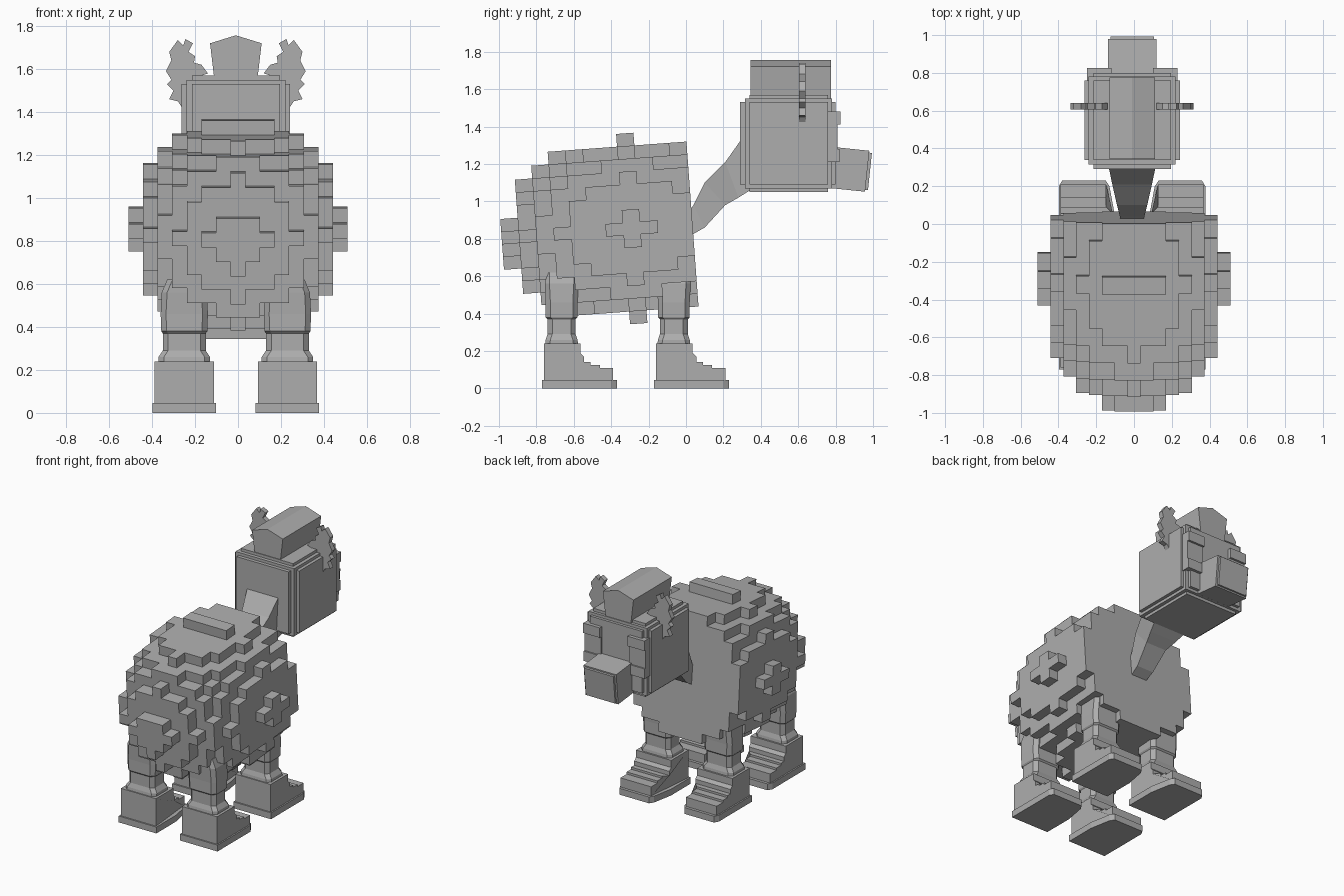
import bpy, bmesh, math
from mathutils import Vector, Matrix

cube = bpy.data.objects.get("Cube")
if cube:
    bpy.data.objects.remove(cube, do_unlink=True)

grey = bpy.data.materials.new("plain grey")
grey.use_nodes = True
colour = (0.42, 0.42, 0.42, 1)
grey.diffuse_color = colour
grey.node_tree.nodes["Principled BSDF"].inputs["Base Color"].default_value = colour
MID = -0.01  # shared centre line of head and legs


def finish(name, bm, fix_normals=True):
    bmesh.ops.remove_doubles(bm, verts=bm.verts, dist=1e-5)
    if fix_normals:
        bmesh.ops.recalc_face_normals(bm, faces=bm.faces)
    mesh = bpy.data.meshes.new(name)
    bm.to_mesh(mesh)
    bm.free()
    mesh.materials.append(grey)
    obj = bpy.data.objects.new(name, mesh)
    bpy.context.collection.objects.link(obj)
    return obj


def add_box(bm, x, y, z):
    centre = Vector([sum(r) / 2 for r in (x, y, z)])
    size = Vector([r[1] - r[0] for r in (x, y, z)])
    matrix = Matrix.Translation(centre) @ Matrix.Diagonal(size).to_4x4()
    bmesh.ops.create_cube(bm, size=1, matrix=matrix)


def loft(name, rings):
    """Skin a list of equal-length rings and cap both ends."""
    bm = bmesh.new()
    rows = [[bm.verts.new(p) for p in ring] for ring in rings]
    for a, b in zip(rows, rows[1:]):
        for i in range(len(a)):
            j = (i + 1) % len(a)
            bm.faces.new((a[i], a[j], b[j], b[i]))
    bm.faces.new(rows[0])
    bm.faces.new(rows[-1])
    return finish(name, bm)


# Stepped ball body: blocks in an ellipsoid, cut flat at the chest
cells = {(i, j, k) for i in range(-6, 7) for j in range(-6, 4) for k in range(-6, 7)
         if i * i + j * j + k * k <= 52}
# Side crosses, back and belly bars, rump bump
for s in (-7, 7):
    cells |= {(s, j, k) for j in (-1, 0, 1) for k in (-1, 0, 1) if abs(j) + abs(k) < 2}
    cells |= {(i, 0, s) for i in range(-2, 3)}
for k, reach in ((-2, 0), (-1, 1), (0, 2), (1, 1)):
    cells |= {(i, -7, k) for i in range(-reach, reach + 1)}

pitch = Vector((0.068, 0.093, 0.068))
bm = bmesh.new()
for cell in cells:
    for axis in range(3):
        for sign in (-1, 1):
            step = Vector((0, 0, 0))
            step[axis] = sign
            if tuple(int(c) for c in Vector(cell) + step) in cells:
                continue
            u, v = Vector((0, 0, 0)), Vector((0, 0, 0))
            u[(axis + 1) % 3] = v[(axis + 2) % 3] = 0.5
            mid = Vector(cell) + step / 2
            quad = [mid + u + v, mid - u + v, mid - u - v, mid + u - v]
            if sign < 0:
                quad.reverse()
            bm.faces.new([bm.verts.new([a * b for a, b in zip(p, pitch)]) for p in quad])
body = finish("body", bm, fix_normals=False)
body.location = (0, -0.29, 0.855)
body.rotation_euler.x = math.radians(4.2)

# Neck: lower point, upper point and half width of each section
neck = [((0.03, 0.82), (0.0, 0.92), 0.06), ((0.10, 0.86), (0.04, 0.98), 0.065),
        ((0.21, 0.98), (0.10, 1.10), 0.08), ((0.28, 1.02), (0.21, 1.21), 0.105),
        ((0.36, 1.07), (0.33, 1.38), 0.13)]
loft("neck", [[(MID - w, *lo), (MID + w, *lo), (MID + w, *hi), (MID - w, *hi)]
              for lo, hi, w in neck])

# Head: overlapping blocks give stepped corners
bm = bmesh.new()
for half, y, z in ((0.253, (0.34, 0.76), (1.09, 1.53)),
                   (0.205, (0.29, 0.80), (1.09, 1.53)),
                   (0.205, (0.34, 0.76), (1.05, 1.57)),
                   (0.23, (0.315, 0.78), (1.07, 1.55))):
    add_box(bm, (MID - half, MID + half), y, z)
finish("head", bm)

# Eyes: lids above and below a shallower eyeball
for s, side in ((1, "left"), (-1, "right")):
    bm = bmesh.new()
    for z, depth in (((1.21, 1.28), 0.82), ((1.28, 1.41), 0.81), ((1.41, 1.48), 0.825)):
        add_box(bm, sorted((MID + s * 0.11, MID + s * 0.24)), (depth - 0.12, depth), z)
    finish("eye_" + side, bm)

# Muzzle
bm = bmesh.new()
add_box(bm, (-0.128, 0.128), (-0.11, 0.085), (-0.11, 0.11))
add_box(bm, (-0.115, 0.115), (-0.1, 0.1), (-0.1, 0.1))
muzzle = finish("muzzle", bm)
muzzle.location = (MID, 0.884, 1.17)
muzzle.rotation_euler.x = math.radians(-6)

# Tuft of wool on the head
tuft = [(-0.1, 1.55), (0.1, 1.55), (0.12, 1.72), (0, 1.757), (-0.12, 1.72)]
loft("head_tuft", [[(MID + x, y, z) for x, z in tuft] for y in (0.345, 0.775)])

# Thin ears with a notched outline
ear = [(.25, 1.42), (.27, 1.45), (.31, 1.46), (.29, 1.50), (.32, 1.53), (.30, 1.55),
       (.325, 1.59), (.30, 1.64), (.31, 1.68), (.27, 1.735), (.245, 1.71), (.235, 1.74),
       (.20, 1.72), (.22, 1.68), (.19, 1.66), (.195, 1.63), (.16, 1.62), (.13, 1.58),
       (.19, 1.56), (.24, 1.52)]
for s, side in ((1, "left"), (-1, "right")):
    loft("ear_" + side, [[(MID + s * x, y, z) for x, z in ear] for y in (0.605, 0.64)])

# Legs: half width, half depth and height of each section
sections = [(0.12, 0.09, 0.22), (0.12, 0.085, 0.26), (0.1, 0.075, 0.29),
            (0.1, 0.075, 0.37), (0.107, 0.085, 0.38), (0.11, 0.085, 0.46),
            (0.105, 0.09, 0.56), (0.08, 0.09, 0.62)]
# Boot outline seen from the side, and sole outline seen from below
boot = [(-0.19, 0.04), (0.18, 0.04), (0.18, 0.11), (0.11, 0.11), (0.11, 0.125), (0.06, 0.125),
        (0.06, 0.14), (0.025, 0.14), (0.025, 0.17), (0.005, 0.19), (0.005, 0.24), (-0.19, 0.24)]
sole = [(-0.148, -0.2), (0.148, -0.2), (0.148, 0.17), (0.13, 0.2),
        (-0.10, 0.2), (-0.12, 0.17), (-0.148, 0.02)]


def octagon(cx, cy, hx, hy, z):
    c = 0.025
    pts = [(hx, hy - c), (hx - c, hy), (c - hx, hy), (-hx, hy - c),
           (-hx, c - hy), (c - hx, -hy), (hx - c, -hy), (hx, c - hy)]
    return [(cx + x, cy + y, z) for x, y in pts]


for s, side in ((1, "left"), (-1, "right")):
    for y0, end in ((-0.57, "back"), (0.03, "front")):
        x0, tag = MID + s * 0.24, end + "_" + side
        loft("leg_" + tag, [octagon(x0, y0 - 0.095, hx, hy, z) for hx, hy, z in sections])
        loft("sole_" + tag, [[(x0 + s * x, y0 + y, z) for x, y in sole] for z in (0, 0.045)])
        # Boot tapers towards the toe on its inner side
        loft("boot_" + tag, [[(x0 + s * (edge + (0.035 if edge < 0 and y > 0.05 else 0)),
                               y0 + y, z) for y, z in boot] for edge in (-0.138, 0.138)])
